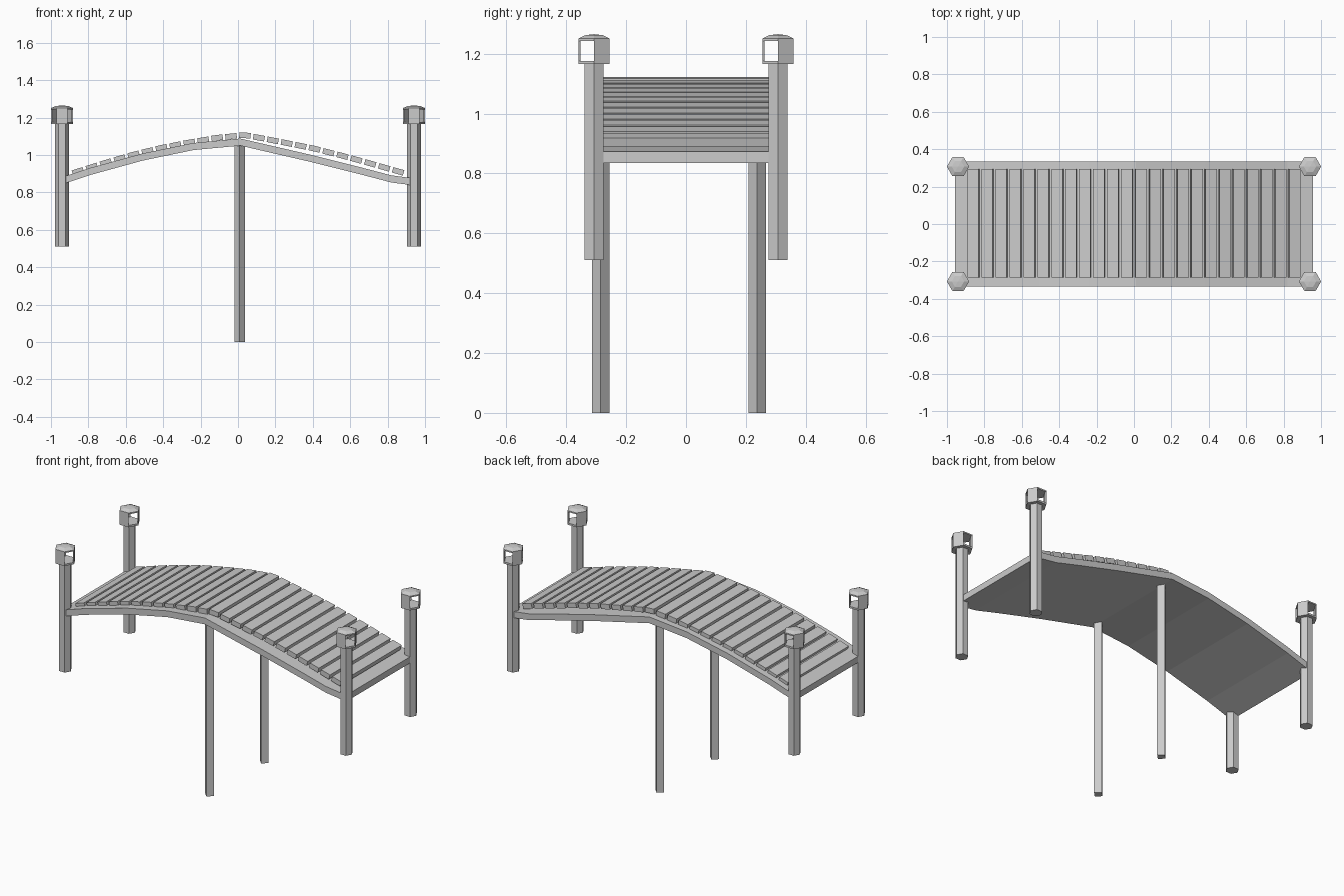
import bpy, bmesh
from math import cos, sin, radians, atan2
from mathutils import Matrix, Vector

if "Cube" in bpy.data.objects:
    bpy.data.objects.remove(bpy.data.objects["Cube"])


def finish(bm, name):
    bmesh.ops.recalc_face_normals(bm, faces=bm.faces)
    mesh = bpy.data.meshes.new(name)
    bm.to_mesh(mesh)
    bm.free()
    ob = bpy.data.objects.new(name, mesh)
    bpy.context.collection.objects.link(ob)
    return ob


def prism(bm, ring, z0, z1, centre):
    """Extrude a flat outline upward between two heights."""
    cx, cy = centre
    low = [bm.verts.new((cx + x, cy + y, z0)) for x, y in ring]
    high = [bm.verts.new((cx + x, cy + y, z1)) for x, y in ring]
    n = len(ring)
    bm.faces.new(low)
    bm.faces.new(high)
    for i in range(n):
        j = (i + 1) % n
        bm.faces.new((low[i], low[j], high[j], high[i]))


def ngon(n, r):
    return [(r * cos(radians(360 * i / n)), r * sin(radians(360 * i / n))) for i in range(n)]


def interp(pts, x):
    for (x0, z0), (x1, z1) in zip(pts, pts[1:]):
        if x <= x1:
            return z0 + (z1 - z0) * (x - x0) / (x1 - x0)
    return pts[-1][1]


# Bowed deck slab, profile extruded across y
BOTTOM = [(-0.957, 0.838), (-0.79, 0.893), (-0.51, 0.97), (-0.24, 1.026), (0.012, 1.05),
          (0.38, 0.965), (0.66, 0.895), (0.82, 0.853), (0.957, 0.835)]
profile = BOTTOM + [(x, z + 0.038) for x, z in reversed(BOTTOM)]
bm = bmesh.new()
near = [bm.verts.new((x, -0.333, z)) for x, z in profile]
far = [bm.verts.new((x, 0.333, z)) for x, z in profile]
n, k = len(profile), len(BOTTOM)
for i in range(n):
    j = (i + 1) % n
    bm.faces.new((near[i], near[j], far[j], far[i]))
for side in (near, far):
    for i in range(k - 1):
        bm.faces.new((side[i], side[i + 1], side[n - 2 - i], side[n - 1 - i]))
finish(bm, "deck_slab")

# Planks following a smooth arc
ARC = [(-0.90, 0.898), (-0.72, 0.955), (-0.57, 0.999), (-0.42, 1.036), (-0.26, 1.067),
       (-0.11, 1.092), (0.03, 1.106), (0.12, 1.091), (0.25, 1.066), (0.40, 1.036),
       (0.55, 0.998), (0.70, 0.957), (0.90, 0.900)]
bm = bmesh.new()
for i in range(24):
    x = -0.856 + i * 1.712 / 23
    slope = atan2(interp(ARC, x + 0.03) - interp(ARC, x - 0.03), 0.06)
    m = (Matrix.Translation((x, 0.005, interp(ARC, x))) @ Matrix.Rotation(-slope, 4, 'Y')
         @ Matrix.Diagonal((0.061, 0.58, 0.03, 1)))
    bmesh.ops.create_cube(bm, size=1, matrix=m)
finish(bm, "deck_planks")

# Long middle supports, square set on the diagonal
for name, y in (("front_support", -0.285), ("back_support", 0.238)):
    bm = bmesh.new()
    prism(bm, ngon(4, 0.029), 0, 1.055, (0.009, y))
    finish(bm, name)

# Corner posts with hexagonal lanterns
for sx, xname in ((-1, "left"), (1, "right")):
    for sy, yname in ((-1, "front"), (1, "back")):
        c = (0.941 * sx, 0.307 * sy)
        tag = f"{yname}_{xname}"
        bm = bmesh.new()
        prism(bm, ngon(6, 0.0365), 0.51, 1.17, c)
        finish(bm, tag + "_post")

        bm = bmesh.new()
        outer, inner = ngon(6, 0.0595), ngon(6, 0.052)
        prism(bm, outer, 1.165, 1.176, c)
        # three solid walls alternate with three openings
        for i in (0, 2, 4):
            prism(bm, [outer[i], outer[i + 1], inner[i + 1], inner[i]], 1.176, 1.243, c)
        finish(bm, tag + "_lantern")

        # low faceted roof
        bm = bmesh.new()
        levels = [(0.0595, 1.243), (0.0595, 1.251), (0.033, 1.262)]
        rings = [[bm.verts.new((c[0] + x, c[1] + y, z)) for x, y in ngon(6, r)] for r, z in levels]
        tip = bm.verts.new((c[0], c[1], 1.265))
        bm.faces.new(rings[0])
        for i in range(6):
            j = (i + 1) % 6
            for a, b in zip(rings, rings[1:]):
                bm.faces.new((a[i], a[j], b[j], b[i]))
            bm.faces.new((rings[2][i], rings[2][j], tip))
        finish(bm, tag + "_lantern_roof")
